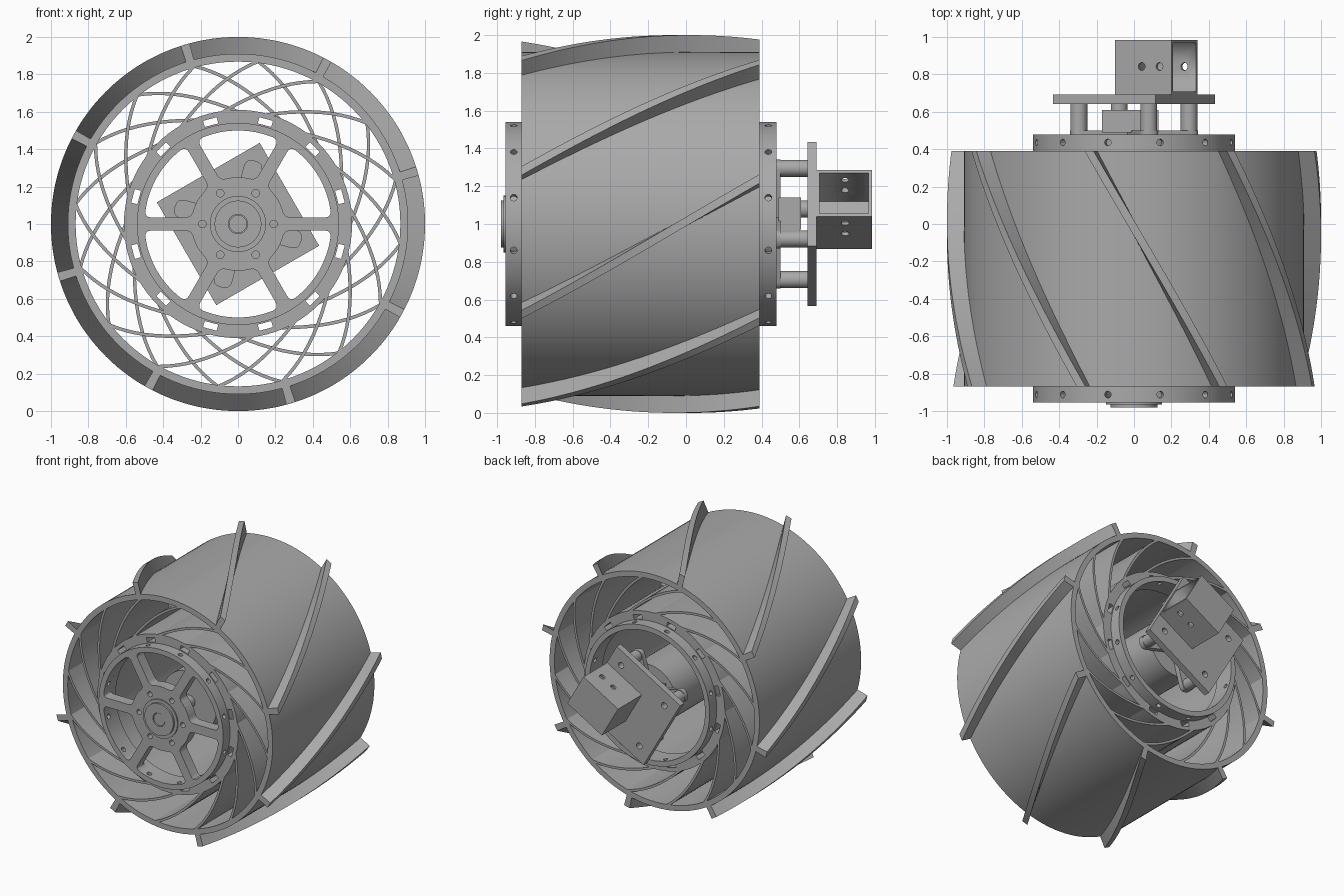
import bpy, bmesh, math
from math import sin, cos, pi, radians
from mathutils import Matrix, Vector

cube = bpy.data.objects.get("Cube")
if cube:
    bpy.data.objects.remove(cube)

grey = bpy.data.materials.new("machined grey")
grey.use_nodes = True
COLOUR = (0.4, 0.4, 0.4, 1)
grey.diffuse_color = COLOUR
grey.node_tree.nodes["Principled BSDF"].inputs["Base Color"].default_value = COLOUR


# ---- helpers: the wheel axis runs along y at height 1 ----
def polar(r, a):
    return Vector((r * cos(a), r * sin(a)))


def circle(r, n=32, centre=(0, 0)):
    return [Vector(centre) + polar(r, 2 * pi * i / n) for i in range(n)]


def finish(name, mesh):
    bm = bmesh.new()
    bm.from_mesh(mesh)
    bmesh.ops.remove_doubles(bm, verts=bm.verts, dist=1e-5)
    bmesh.ops.recalc_face_normals(bm, faces=bm.faces)
    bm.to_mesh(mesh)
    bm.free()
    mesh.materials.clear()
    mesh.materials.append(grey)
    ob = bpy.data.objects.new(name, mesh)
    bpy.context.collection.objects.link(ob)
    bpy.ops.object.select_all(action='DESELECT')
    ob.select_set(True)
    bpy.context.view_layer.objects.active = ob
    bpy.ops.object.shade_smooth_by_angle(angle=radians(30))
    return ob


def prism(name, loops, y0, y1):
    """Extrude closed outlines (the first outside, the rest holes) from y0 to y1."""
    cu = bpy.data.curves.new(name, 'CURVE')
    cu.dimensions = '2D'
    cu.fill_mode = 'BOTH'
    cu.extrude = (y1 - y0) / 2
    for loop in loops:
        sp = cu.splines.new('POLY')
        sp.points.add(len(loop) - 1)
        for p, co in zip(sp.points, loop):
            p.co = (co[0], co[1], 0, 1)
        sp.use_cyclic_u = True
    tmp = bpy.data.objects.new("outline", cu)
    mesh = bpy.data.meshes.new_from_object(tmp)
    bpy.data.objects.remove(tmp)
    mesh.transform(Matrix.Translation((0, (y0 + y1) / 2, 1)) @ Matrix.Rotation(pi / 2, 4, 'X'))
    return finish(name, mesh)


def rounded(points, radius):
    """Round the sharp corners of an outline."""
    out, n = [], len(points)
    for i, p in enumerate(points):
        a, b = points[i - 1] - p, points[(i + 1) % n] - p
        if a.angle(b) > radians(150):
            out.append(p)
            continue
        s, e = p + a.normalized() * radius, p + b.normalized() * radius
        out += [s.lerp(p, t).lerp(p.lerp(e, t), t) for t in (0, .25, .5, .75, 1)]
    return out


def rect(w, h, angle, centre=(0, 0)):
    rot = Matrix.Rotation(angle, 2)
    return [Vector(centre) + rot @ Vector((x * w / 2, y * h / 2))
            for x, y in ((-1, -1), (1, -1), (1, 1), (-1, 1))]


def drill(ob, rods):
    """Cut round holes; each rod is (start, end, radius)."""
    bm = bmesh.new()
    for a, b, r in rods:
        a, b = Vector(a), Vector(b)
        m = Matrix.Translation((a + b) / 2) @ (b - a).to_track_quat('Z', 'Y').to_matrix().to_4x4()
        bmesh.ops.create_cone(bm, cap_ends=True, segments=16, radius1=r, radius2=r,
                              depth=(b - a).length, matrix=m)
    mesh = bpy.data.meshes.new("cutter")
    bm.to_mesh(mesh)
    bm.free()
    cutter = bpy.data.objects.new("cutter", mesh)
    cutter.hide_render = True
    bpy.context.collection.objects.link(cutter)
    mod = ob.modifiers.new("holes", 'BOOLEAN')
    mod.object = cutter
    mod.solver = 'EXACT'
    bpy.context.view_layer.objects.active = ob
    bpy.ops.object.modifier_apply(modifier=mod.name)
    bpy.data.objects.remove(cutter)


FRONT, BACK = -0.87, 0.39
MID = (FRONT + BACK) / 2

# ---- rim and helical treads ----
prism("rim", [circle(0.91, 128), circle(0.868, 128)], FRONT, BACK)

bm = bmesh.new()
STEPS = 28
for k in range(8):
    rings = []
    for i in range(STEPS + 1):
        t = i / STEPS
        mid = radians(16.4 + 45 * k + 42.5 * t)
        ring = []
        for r, side in ((0.9, -1), (1, -1), (1, 1), (0.9, 1)):
            p = polar(r, mid + side * radians(1.4))
            ring.append(bm.verts.new((p.x, FRONT + t * (BACK - FRONT), p.y + 1)))
        rings.append(ring)
    for a, b in zip(rings, rings[1:]):
        for j in range(4):
            bm.faces.new((a[j], a[j - 1], b[j - 1], b[j]))
    bm.faces.new(rings[0])
    bm.faces.new(rings[-1])
tread_mesh = bpy.data.meshes.new("treads")
bm.to_mesh(tread_mesh)
bm.free()
finish("treads", tread_mesh)

# ---- curved blades, one half sweeping each way ----
for side, y0, y1 in ((1, FRONT, MID), (-1, MID, BACK)):
    for k in range(16):
        a = radians(128 + 22.5 * k)
        p, q = polar(0.875, a), polar(0.6, a + side * radians(38))
        bulge = (p + q).normalized() * 0.09
        path = [p.lerp(q, t) + bulge * 2 * t * (1 - t) for t in [i / 10 for i in range(11)]]
        n = (q - p).normalized()
        off = Vector((-n.y, n.x)) * 0.009
        prism("blade", [[v + off for v in path] + [v - off for v in reversed(path)]], y0, y1)

# ---- slotted inner sleeve ----
slots = [rect(0.034, 0.075, a, polar(0.564, a)) for a in [radians(15 + 30 * k) for k in range(12)]]
prism("inner_sleeve", [circle(0.61, 96), circle(0.538, 96)] + slots, FRONT, BACK)

# ---- front hub wheel with six rounded windows, and back ring ----
windows = []
for k in range(6):
    a0 = k * pi / 3
    inner, outer = math.asin(0.035 / 0.25), math.asin(0.035 / 0.5)
    steps = [i / 10 for i in range(11)]
    arc = [polar(0.5, a0 + outer + t * (pi / 3 - 2 * outer)) for t in steps]
    arc += [polar(0.25, a0 + pi / 3 - inner - t * (pi / 3 - 2 * inner)) for t in steps]
    windows.append(rounded(arc, 0.035))
bolts = [circle(0.02, 16, polar(0.19, k * pi / 3)) for k in range(6)]
hub = prism("hub_wheel", [circle(0.54, 96)] + windows + bolts, -0.955, FRONT)
ring = prism("back_ring", [circle(0.54, 96), circle(0.5, 96)], BACK, 0.478)
for ob, y in ((hub, -0.912), (ring, 0.436)):
    rods = []
    for k in range(12):
        p, q = polar(0.49, radians(15 + 30 * k)), polar(0.56, radians(15 + 30 * k))
        rods.append(((p.x, y, p.y + 1), (q.x, y, q.y + 1), 0.018))
    drill(ob, rods)
for name, y0, y1 in (("front_liner", FRONT, -0.8), ("back_liner", 0.32, BACK)):
    prism(name, [circle(0.538, 96), circle(0.5, 96)], y0, y1)

# ---- centre boss and shaft ----
prism("boss_collar", [circle(0.15, 48), circle(0.125, 48)], -0.965, -0.94)
prism("boss", [circle(0.125, 48), circle(0.052, 32)], -0.98, -0.94)
prism("shaft", [circle(0.048, 32)], -0.975, -0.5)

# ---- motor, arms, standoffs and mounting plate ----
prism("motor", [circle(0.235, 64)], -0.6, 0.46)
CORNERS = [radians(75 + 90 * k) for k in range(4)]
for a in CORNERS[:2]:
    prism("motor_arm", [rounded(rect(0.7, 0.1, a), 0.045)], 0.46 + 0.001 * a, 0.5)
prism("encoder", [rect(0.3, 0.17, 0, (-0.02, 0.055))], 0.49, 0.61)
holes = [circle(0.024, 20, polar(0.305, a)) for a in CORNERS]
for a, hole in zip(CORNERS, holes):
    prism("standoff", [circle(0.045, 28, polar(0.305, a)), hole], 0.46, 0.645)
prism("mounting_plate", [rect(0.635, 0.635, radians(30))] + holes, 0.642, 0.692)

# ---- hollow box open on its upper left side ----
TILT, CENTRE = radians(30), Vector((0.12, 0.076))
box = prism("box_housing", [rect(0.346, 0.282, TILT, CENTRE)], 0.69, 0.985)
u, v = polar(1, TILT), polar(1, TILT + pi / 2)
bm = bmesh.new()
bm.from_mesh(box.data)
bmesh.ops.dissolve_limit(bm, angle_limit=0.01, verts=bm.verts, edges=bm.edges)
open_face = max(bm.faces, key=lambda f: f.normal.dot(Vector((u.x, 0, u.y))))
bmesh.ops.inset_region(bm, faces=[open_face], thickness=0.025)
bmesh.ops.translate(bm, verts=bmesh.ops.extrude_discrete_faces(bm, faces=[open_face])["faces"][0].verts,
                    vec=Vector((u.x, 0, u.y)) * -0.3)
bm.to_mesh(box.data)
bm.free()
rods = []
for along in (0.1, -0.01):
    p, q = CENTRE + u * along - v * 0.2, CENTRE + u * along + v * 0.2
    rods.append(((p.x, 0.842, p.y + 1), (q.x, 0.842, q.y + 1), 0.021))
drill(box, rods)
